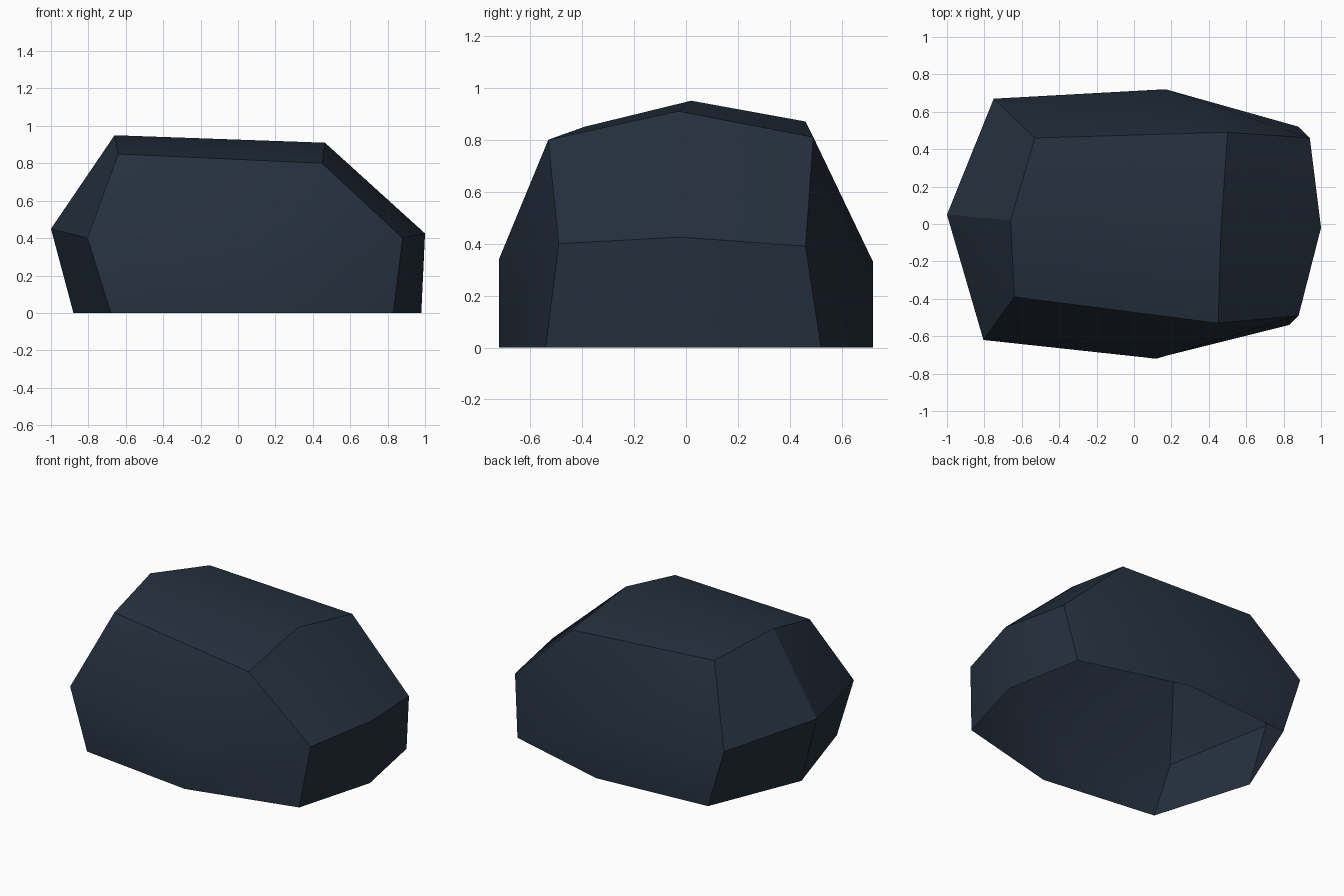
import bpy, bmesh

if "Cube" in bpy.data.objects:
    bpy.data.objects.remove(bpy.data.objects["Cube"])

# Rings run: front-left, front, front-right, right, back-right, back, back-left, left
BASE = [(-.68, -.62), (.11, -.72), (.83, -.54), (.98, -.01),
        (.88, .52), (.16, .72), (-.625, .66), (-.88, .04)]
GIRTH = [(-.805, -.62, .40), (.12, -.72, .34), (.88, -.49, .40), (1, -.02, .425),
         (.94, .46, .39), (.17, .72, .33), (-.75, .67, .40), (-1, .05, .45)]
# The crown skips the front and back middle points
CROWN = {0: (-.64, -.39, .85), 2: (.45, -.53, .80), 3: (.465, -.03, .91),
         4: (.50, .49, .81), 6: (-.53, .46, .87), 7: (-.66, .02, .95)}

bm = bmesh.new()
base = [bm.verts.new((x, y, 0)) for x, y in BASE]
girth = [bm.verts.new(p) for p in GIRTH]
crown = {i: bm.verts.new(p) for i, p in CROWN.items()}

# Lower walls (underside stays open)
for i in range(8):
    j = (i + 1) % 8
    bm.faces.new((base[i], base[j], girth[j], girth[i]))

# Upper slopes: triangle fans at front and back, plain panels at the ends
for m in (1, 5):
    a, b = m - 1, m + 1
    bm.faces.new((girth[a], girth[m], crown[a]))
    bm.faces.new((girth[m], girth[b], crown[b]))
    bm.faces.new((girth[m], crown[b], crown[a]))
for i, j in ((2, 3), (3, 4), (6, 7)):
    bm.faces.new((girth[i], girth[j], crown[j], crown[i]))
bm.faces.new((girth[7], girth[0], crown[0]))
bm.faces.new((girth[7], crown[0], crown[7]))

# Top, folded along its middle
bm.faces.new([crown[i] for i in (0, 2, 3, 7)])
bm.faces.new([crown[i] for i in (7, 3, 4, 6)])

mesh = bpy.data.meshes.new("boulder")
bm.to_mesh(mesh)
bm.free()
rock = bpy.data.objects.new("boulder", mesh)
bpy.context.collection.objects.link(rock)

# Dark slate colour
slate = bpy.data.materials.new("dark slate")
slate.diffuse_color = (.0185, .0296, .0480, 1)
slate.use_nodes = True
slate.node_tree.nodes["Principled BSDF"].inputs["Base Color"].default_value = slate.diffuse_color
mesh.materials.append(slate)

# Soft shading across shallow folds, crisp ridges
bpy.context.view_layer.objects.active = rock
rock.select_set(True)
bpy.ops.object.shade_smooth_by_angle(angle=0.5236)
